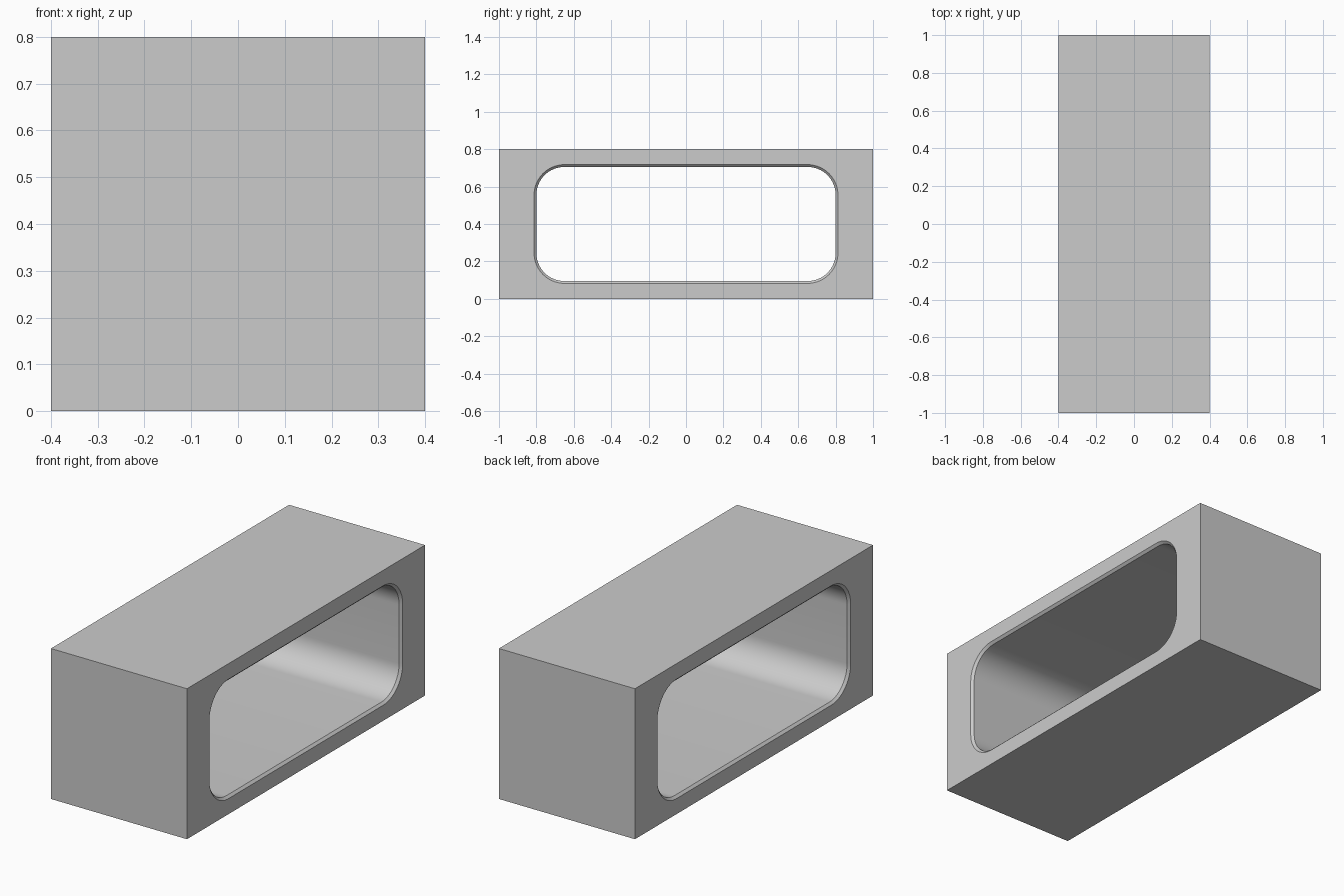
import bpy, bmesh, math

if "Cube" in bpy.data.objects:
    bpy.data.objects.remove(bpy.data.objects["Cube"])

HX, HY, H = 0.4, 1.0, 0.8        # half depth, half length, height
OY, OZ, R = 0.80, 0.305, 0.15    # opening half sizes and corner radius
C = 0.0125                       # chamfer at each mouth of the opening
SEG = 16

bm = bmesh.new()


def opening_ring(x, grow):
    """Rounded rectangle in the YZ plane, enlarged by grow."""
    r = R + grow
    verts = []
    for k, (sy, sz) in enumerate([(1, 1), (-1, 1), (-1, -1), (1, -1)]):
        for i in range(SEG + 1):
            a = (k + i / SEG) * math.pi / 2
            verts.append(bm.verts.new((x, sy * (OY - R) + r * math.cos(a),
                                       H / 2 + sz * (OZ - R) + r * math.sin(a))))
    return verts


def box_ring(x):
    return [bm.verts.new((x, y, z)) for y, z in ((HY, H), (-HY, H), (-HY, 0), (HY, 0))]


def loft(a, b):
    n = len(a)
    for i in range(n):
        j = (i + 1) % n
        bm.faces.new((a[i], a[j], b[j], b[i]))


def ring_edges(r):
    return [bm.edges.get((r[i], r[(i + 1) % len(r)])) for i in range(len(r))]


# tunnel wall with a chamfer at both ends
tunnel = [opening_ring(-HX, C), opening_ring(-HX + C, 0),
          opening_ring(HX - C, 0), opening_ring(HX, C)]
for a, b in zip(tunnel, tunnel[1:]):
    loft(a, b)

# outer walls
ends = [box_ring(-HX), box_ring(HX)]
loft(*ends)

# flat end faces around each mouth: each quarter fans from a box corner
for box, mouth in ((ends[0], tunnel[0]), (ends[1], tunnel[3])):
    n = SEG + 1
    for k in range(4):
        for i in range(SEG):
            bm.faces.new((box[k], mouth[k * n + i], mouth[k * n + i + 1]))
        bm.faces.new((box[k], mouth[k * n + SEG],
                      mouth[(k + 1) * n % (4 * n)], box[(k + 1) % 4]))

bmesh.ops.recalc_face_normals(bm, faces=bm.faces)
mesh = bpy.data.meshes.new("hollow_block")
bm.to_mesh(mesh)
bm.free()
block = bpy.data.objects.new("hollow_block", mesh)
bpy.context.collection.objects.link(block)

# smooth rounded corners, keep chamfers and box edges crisp
bpy.context.view_layer.objects.active = block
block.select_set(True)
bpy.ops.object.shade_smooth_by_angle(angle=math.radians(30))
